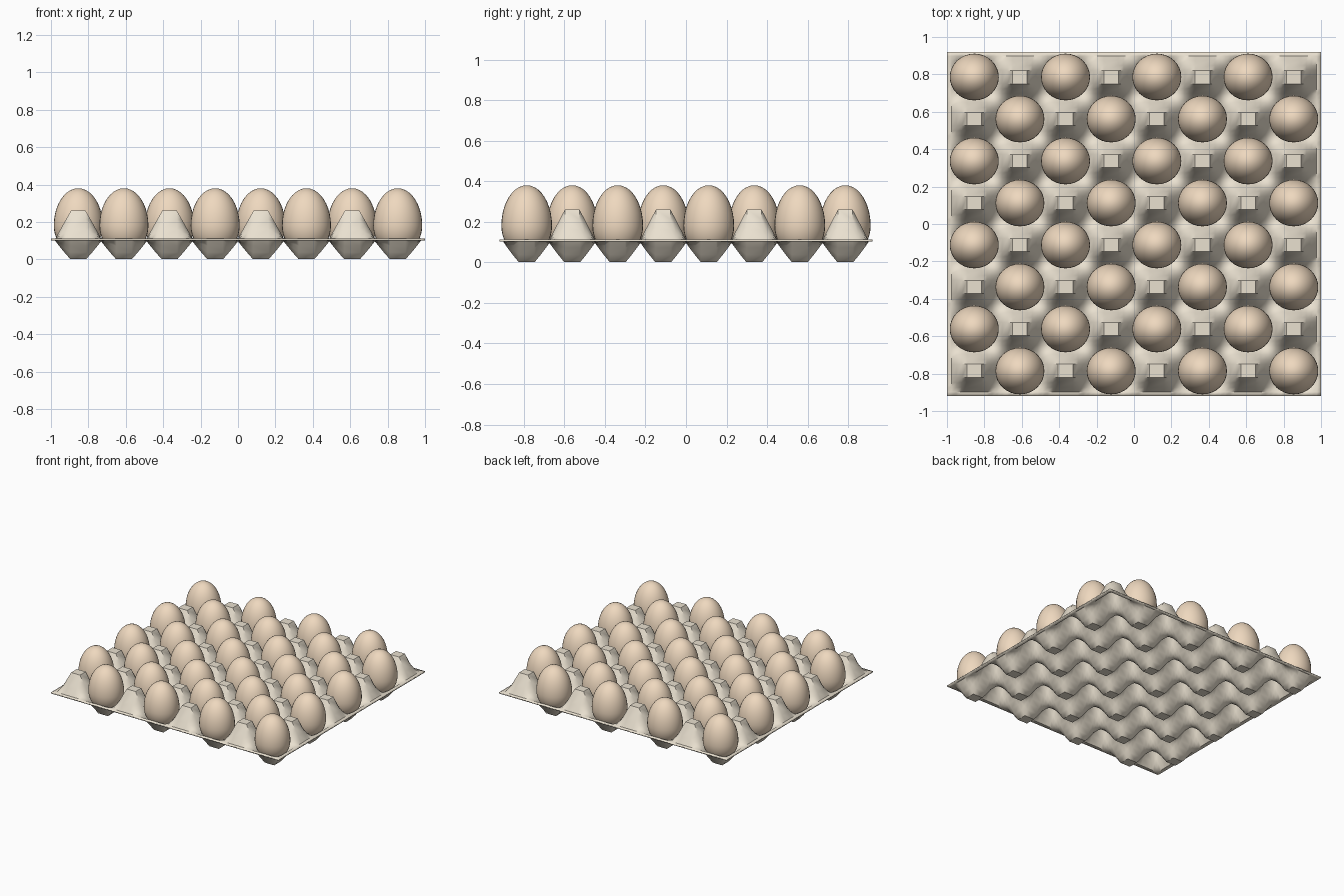
import bpy, bmesh, math

if "Cube" in bpy.data.objects:
    bpy.data.objects.remove(bpy.data.objects["Cube"])

N = 8
PX, PY = 0.244, 0.2245          # cell pitch
HX, HY = 1.0, 0.92              # half size of the tray
MID, PEAK, FLOOR, THICK = 0.112, 0.26, 0.01, 0.01


def material(name, rgb):
    m = bpy.data.materials.new(name)
    m.diffuse_color = (*rgb, 1)
    m.use_nodes = True
    m.node_tree.nodes["Principled BSDF"].inputs["Base Color"].default_value = m.diffuse_color
    return m


def make_object(name, bm, mat):
    me = bpy.data.meshes.new(name)
    bm.to_mesh(me)
    bm.free()
    me.materials.append(mat)
    ob = bpy.data.objects.new(name, me)
    bpy.context.collection.objects.link(ob)
    return ob


def samples(pitch, half):
    """Coordinates along one axis with their trapezoid wave value and cell number."""
    steps = [(0, 0), (0.11, 0.33), (0.225, 0.67), (0.34, 1), (0.66, 1), (0.775, 0.67), (0.89, 0.33)]
    pts = [(-half, 0, 0)]
    for i in range(N):
        pts += [((i - N / 2 + t) * pitch, w, i) for t, w in steps]
    return pts + [(N / 2 * pitch, 0, N - 1), (half, 0, N - 1)]


# Moulded tray: alternating peaks and pockets inside a flat rim
pulp = material("pulp", (0.82, 0.75, 0.63))
bm = bmesh.new()
rows = []
for y, wy, j in samples(PY, HY):
    row = []
    for x, wx, i in samples(PX, HX):
        amp = PEAK - MID if (i + j) % 2 == 0 else FLOOR - MID
        row.append(bm.verts.new((x, y, MID + amp * wx * wy)))
    rows.append(row)
for a, b in zip(rows, rows[1:]):
    for k in range(len(a) - 1):
        bm.faces.new((a[k], a[k + 1], b[k + 1], b[k]))
for f in bm.faces:
    f.smooth = True
tray = make_object("egg_tray", bm, pulp)
solid = tray.modifiers.new("thickness", 'SOLIDIFY')
solid.thickness = THICK
solid.offset = -1
bpy.context.view_layer.objects.active = tray
tray.select_set(True)
bpy.ops.object.shade_smooth_by_angle(angle=math.radians(40))

# Egg: sphere with a short rounded bottom and a longer tapered top
shell = material("eggshell", (0.86, 0.69, 0.52))
bm = bmesh.new()
bmesh.ops.create_uvsphere(bm, u_segments=32, v_segments=20, radius=1)
for v in bm.verts:
    v.co.x *= 0.131
    v.co.y *= 0.125
    v.co.z *= 0.2 if v.co.z > 0 else 0.15
for f in bm.faces:
    f.smooth = True
egg = make_object("egg", bm, shell)

# One egg in every pocket
cells = [(i, j) for j in range(N) for i in range(N) if (i + j) % 2]
for n, (i, j) in enumerate(cells):
    ob = egg
    if n:
        ob = egg.copy()
        ob.name = f"egg_{n + 1}"
        bpy.context.collection.objects.link(ob)
    ob.location = ((i - 3.5) * PX, (j - 3.5) * PY, 0.18)
